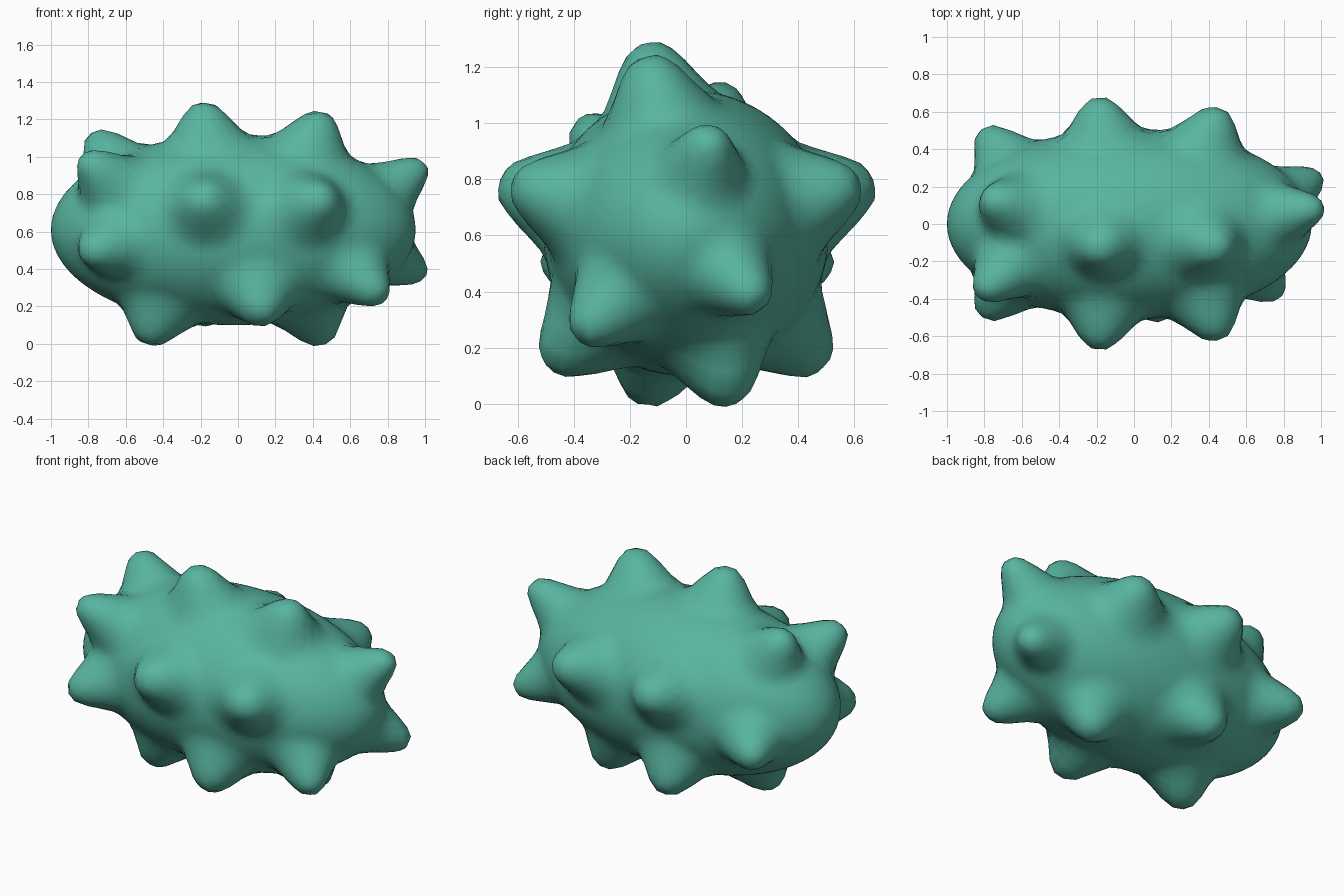
import bpy
import math
from mathutils import Vector

if "Cube" in bpy.data.objects:
    bpy.data.objects.remove(bpy.data.objects["Cube"])

CENTRE = Vector((-0.025, 0, 0.61))
RADII = Vector((0.975, 0.51, 0.51))
FLAT = 0.03           # radius of a spike's blunt top

# spike tips, grouped by the radius of the spike's foot
SPIKES = {
    0.25: [
        (-0.19, -0.14, 1.285), (-0.19, -0.665, 0.79), (-0.19, 0.67, 0.79),  # main ring
        (0.45, -0.14, 1.235), (0.45, -0.615, 0.785), (0.45, 0.615, 0.785),  # second ring
        (-0.48, -0.15, 0.0), (0.45, 0.16, 0.0),                             # underside
        (-0.19, 0.49, 0.13), (0.13, -0.49, 0.13),
    ],
    0.22: [
        (-0.77, 0.14, 1.13), (-0.81, -0.38, 1.0),                           # right end
        (-0.80, -0.50, 0.485), (-0.80, 0.51, 0.485),
        (0.76, -0.38, 0.24),                                                # left end
    ],
    0.20: [(0.99, 0.09, 0.965), (0.985, 0.26, 0.365)],
}


def scaled(v):
    return Vector((v.x / RADII.x, v.y / RADII.y, v.z / RADII.z))


def spike_foot(tip):
    """Where a line from the long axis to the tip leaves the ellipsoid."""
    start = Vector((tip.x * 0.5, 0, 0))
    s, d = scaled(start), scaled(tip - start)
    a, b, c = d.dot(d), s.dot(d), s.dot(s) - 1
    return start + (tip - start) * ((-b + math.sqrt(b * b - a * c)) / a)


# body: stretched sphere with the spikes drawn out of it
bpy.ops.mesh.primitive_ico_sphere_add(subdivisions=5, radius=1, location=(0, 0, 0))
body = bpy.context.object
body.name = "spiky_body"
spikes = []
for reach, tips in SPIKES.items():
    for t in tips:
        tip = Vector(t) - CENTRE
        foot = spike_foot(tip)
        spikes.append((foot, tip - foot, reach))

for v in body.data.vertices:
    p = v.co * RADII
    push = Vector()
    for foot, pull, reach in spikes:
        r = max(0, (p - foot).length - FLAT) / (reach - FLAT)
        if r < 1:
            push += pull * math.cos(math.pi * r / 2) ** 2
    v.co = p + push + CENTRE

bpy.ops.object.shade_smooth()

# single skin colour
skin = bpy.data.materials.new("teal_skin")
skin.use_nodes = True
colour = (0.098, 0.462, 0.356, 1)
skin.diffuse_color = colour
skin.node_tree.nodes["Principled BSDF"].inputs["Base Color"].default_value = colour
body.data.materials.append(skin)
